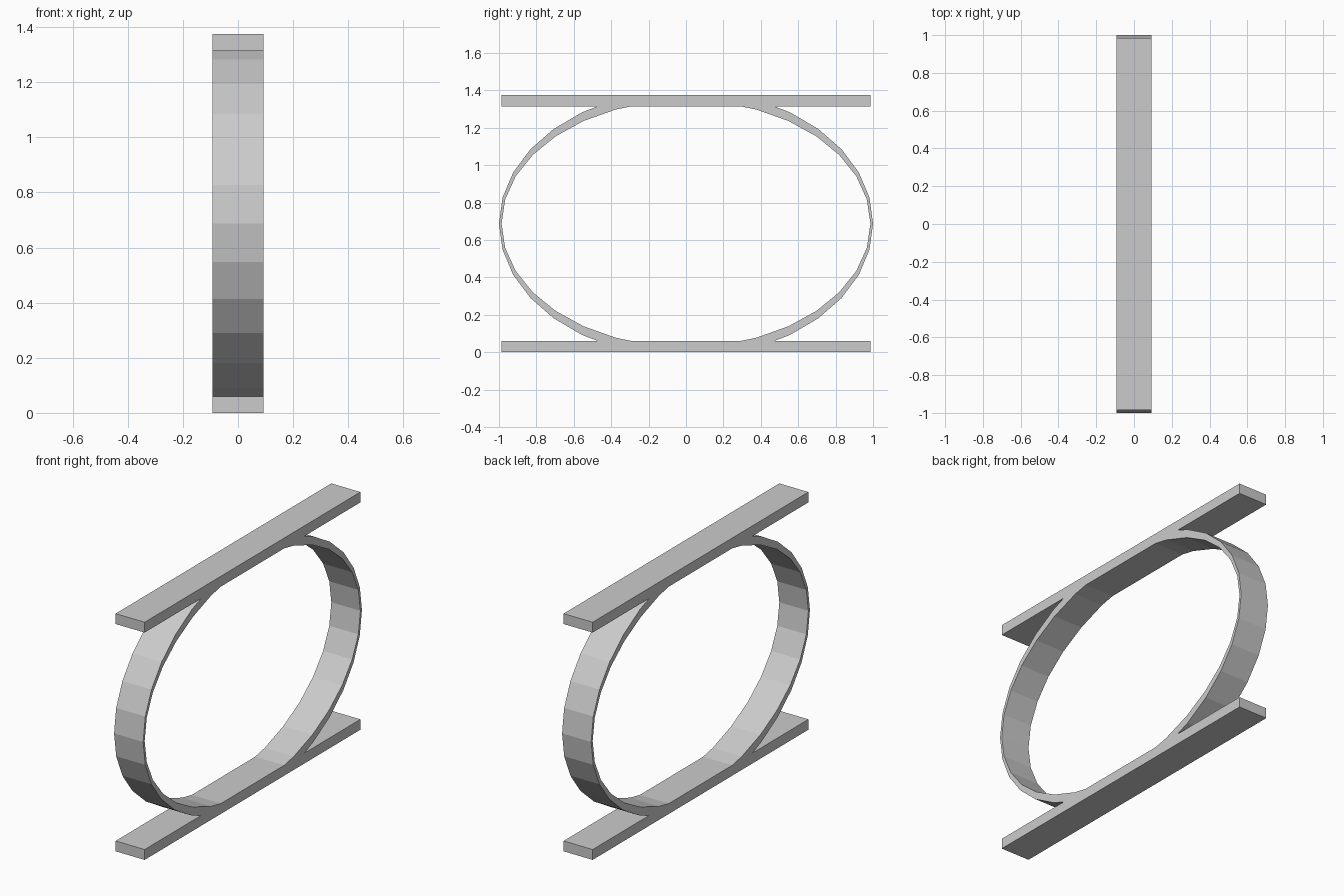
import bpy, bmesh
from math import cos, sin, tau

cube = bpy.data.objects.get("Cube")
if cube:
    bpy.data.objects.remove(cube)

WIDTH = 0.186
HEIGHT = 1.375
BAR = 0.06
MID = HEIGHT / 2
SIDES = 32

grey = bpy.data.materials.new("plain grey")
grey.use_nodes = True
colour = (0.6, 0.6, 0.6, 1)
grey.diffuse_color = colour
grey.node_tree.nodes["Principled BSDF"].inputs["Base Color"].default_value = colour


def add_object(name, bm):
    bmesh.ops.recalc_face_normals(bm, faces=bm.faces)
    mesh = bpy.data.meshes.new(name)
    bm.to_mesh(mesh)
    bm.free()
    mesh.materials.append(grey)
    obj = bpy.data.objects.new(name, mesh)
    bpy.context.collection.objects.link(obj)


# Flat bars above and below the ring
def bar(name, z):
    bm = bmesh.new()
    bmesh.ops.create_cube(bm, size=1)
    bmesh.ops.scale(bm, vec=(WIDTH, 1.972, BAR), verts=bm.verts)
    bmesh.ops.translate(bm, vec=(0, 0, z), verts=bm.verts)
    add_object(name, bm)


bar("bottom_bar", BAR / 2)
bar("top_bar", HEIGHT - BAR / 2)

# Faceted oval ring, thin at the sides and thicker above and below
bm = bmesh.new()
loops = []
for x, ry, rz in ((-1, 1, 0.716), (1, 1, 0.716), (1, 0.986, 0.66), (-1, 0.986, 0.66)):
    loops.append([bm.verts.new((x * WIDTH / 2, ry * cos(tau * i / SIDES),
                                MID + rz * sin(tau * i / SIDES)))
                  for i in range(SIDES)])
for a, b in zip(loops, loops[1:] + loops[:1]):
    for i in range(SIDES):
        j = (i + 1) % SIDES
        bm.faces.new((a[i], a[j], b[j], b[i]))

# Trim the ring where it runs into the bars
for z, side in ((BAR, -1), (HEIGHT - BAR, 1)):
    bmesh.ops.bisect_plane(bm, geom=bm.verts[:] + bm.edges[:] + bm.faces[:],
                           plane_co=(0, 0, z), plane_no=(0, 0, side),
                           clear_outer=True)
add_object("oval_ring", bm)
